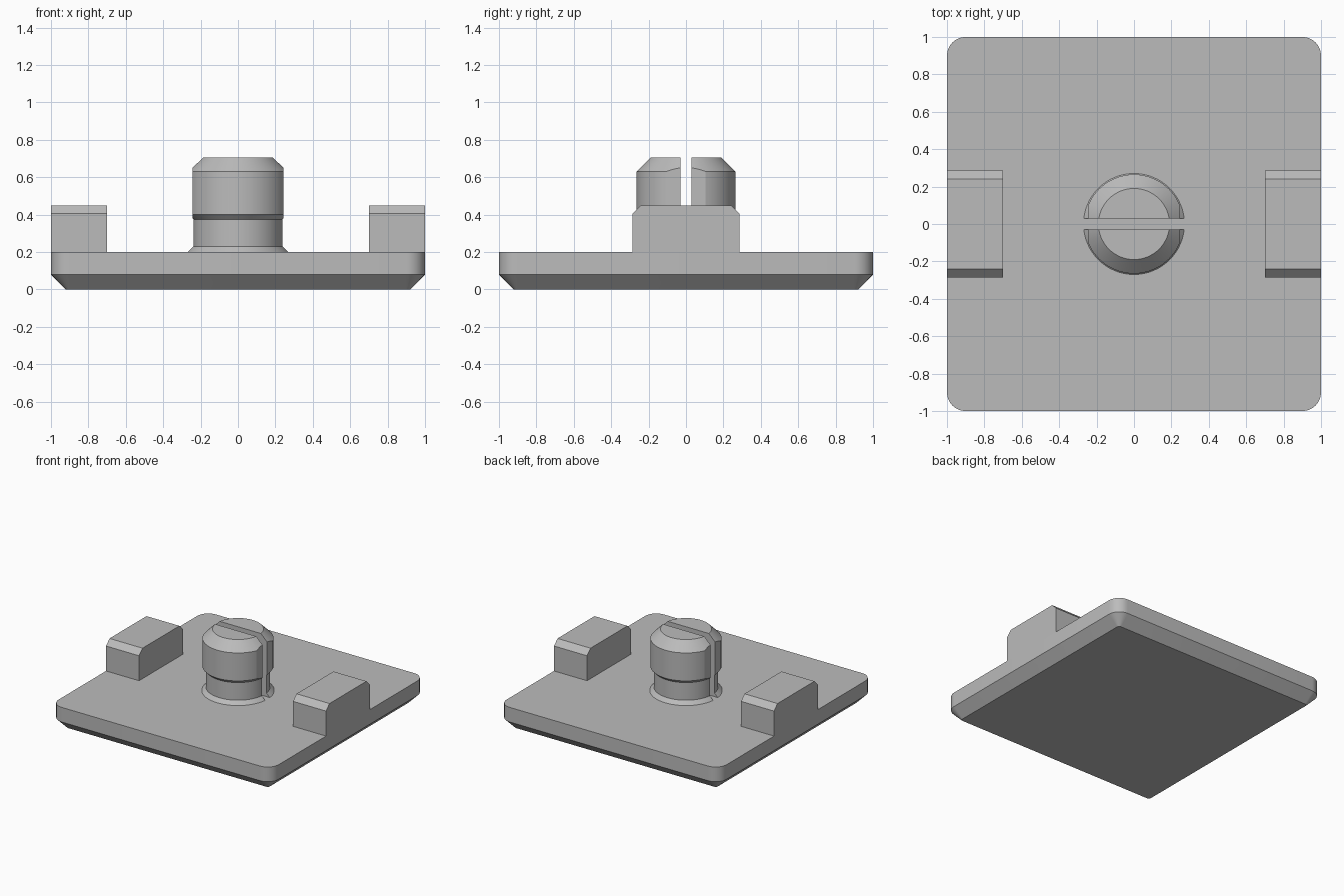
import bpy, bmesh, math
from mathutils import Vector

cube = bpy.data.objects.get("Cube")
if cube:
    bpy.data.objects.remove(cube, do_unlink=True)

grey = bpy.data.materials.new("plain grey")
grey.use_nodes = True
grey.diffuse_color = (0.5, 0.5, 0.5, 1)
grey.node_tree.nodes["Principled BSDF"].inputs["Base Color"].default_value = (0.5, 0.5, 0.5, 1)


def finish(name, bm):
    """Turn a bmesh into a grey object with sharp edges kept."""
    bmesh.ops.recalc_face_normals(bm, faces=bm.faces)
    mesh = bpy.data.meshes.new(name)
    bm.to_mesh(mesh)
    bm.free()
    mesh.materials.append(grey)
    obj = bpy.data.objects.new(name, mesh)
    bpy.context.collection.objects.link(obj)
    bpy.ops.object.select_all(action='DESELECT')
    obj.select_set(True)
    bpy.context.view_layer.objects.active = obj
    bpy.ops.object.shade_smooth_by_angle(angle=math.radians(25))
    return obj


def loft(bm, rings):
    """Skin a stack of equal-length rings and cap both ends."""
    loops = [[bm.verts.new(p) for p in ring] for ring in rings]
    n = len(loops[0])
    for a, b in zip(loops, loops[1:]):
        for i in range(n):
            j = (i + 1) % n
            bm.faces.new((a[i], a[j], b[j], b[i]))
    bm.faces.new(loops[0][::-1])
    bm.faces.new(loops[-1])


def rounded_square(half, radius, z, steps=8):
    points = []
    for quarter in range(4):
        middle = math.radians(45 + 90 * quarter)
        cx = math.copysign(half - radius, math.cos(middle))
        cy = math.copysign(half - radius, math.sin(middle))
        for s in range(steps + 1):
            a = math.pi / 2 * (quarter + s / steps)
            points.append((cx + radius * math.cos(a), cy + radius * math.sin(a), z))
    return points


def circle(radius, z, n=64):
    return [(radius * math.cos(math.tau * i / n), radius * math.sin(math.tau * i / n), z)
            for i in range(n)]


def slice_off(bm, point, normal):
    """Remove what lies beyond a plane and close the cut."""
    cut = bmesh.ops.bisect_plane(bm, geom=bm.verts[:] + bm.edges[:] + bm.faces[:],
                                 plane_co=Vector(point), plane_no=Vector(normal),
                                 clear_outer=True)
    edges = [e for e in cut["geom_cut"] if isinstance(e, bmesh.types.BMEdge)]
    bmesh.ops.contextual_create(bm, geom=edges)


# Base plate with rounded corners and chamfered underside
bm = bmesh.new()
loft(bm, [rounded_square(0.92, 0.02, 0), rounded_square(1, 0.1, 0.08),
          rounded_square(1, 0.1, 0.2)])
finish("base_plate", bm)

# Side blocks with chamfered front and back top edges
block = [(-0.285, 0.2), (0.285, 0.2), (0.285, 0.405), (0.24, 0.45),
         (-0.24, 0.45), (-0.285, 0.405)]
for side, name in ((1, "left_block"), (-1, "right_block")):
    bm = bmesh.new()
    loft(bm, [[(side * x, y, z) for y, z in block] for x in (0.7, 1)])
    finish(name, bm)

# Split snap pin: flared foot, neck, undercut head, chamfered top
pin = [(0.27, 0.2), (0.24, 0.23), (0.24, 0.375), (0.265, 0.4),
       (0.265, 0.63), (0.19, 0.705)]
for side, name in ((-1, "front_pin_half"), (1, "back_pin_half")):
    bm = bmesh.new()
    loft(bm, [circle(r, z) for r, z in pin[2:]])
    # flats on the two sides of the head
    for s in (1, -1):
        slice_off(bm, (s * 0.243, 0, 0), (s, 0, 0))
    slice_off(bm, (0, side * 0.03, 0), (0, -side, 0))
    finish(name + "_head", bm)

    bm = bmesh.new()
    loft(bm, [circle(r, z) for r, z in pin[:3]])
    slice_off(bm, (0, side * 0.03, 0), (0, -side, 0))
    finish(name + "_neck", bm)
